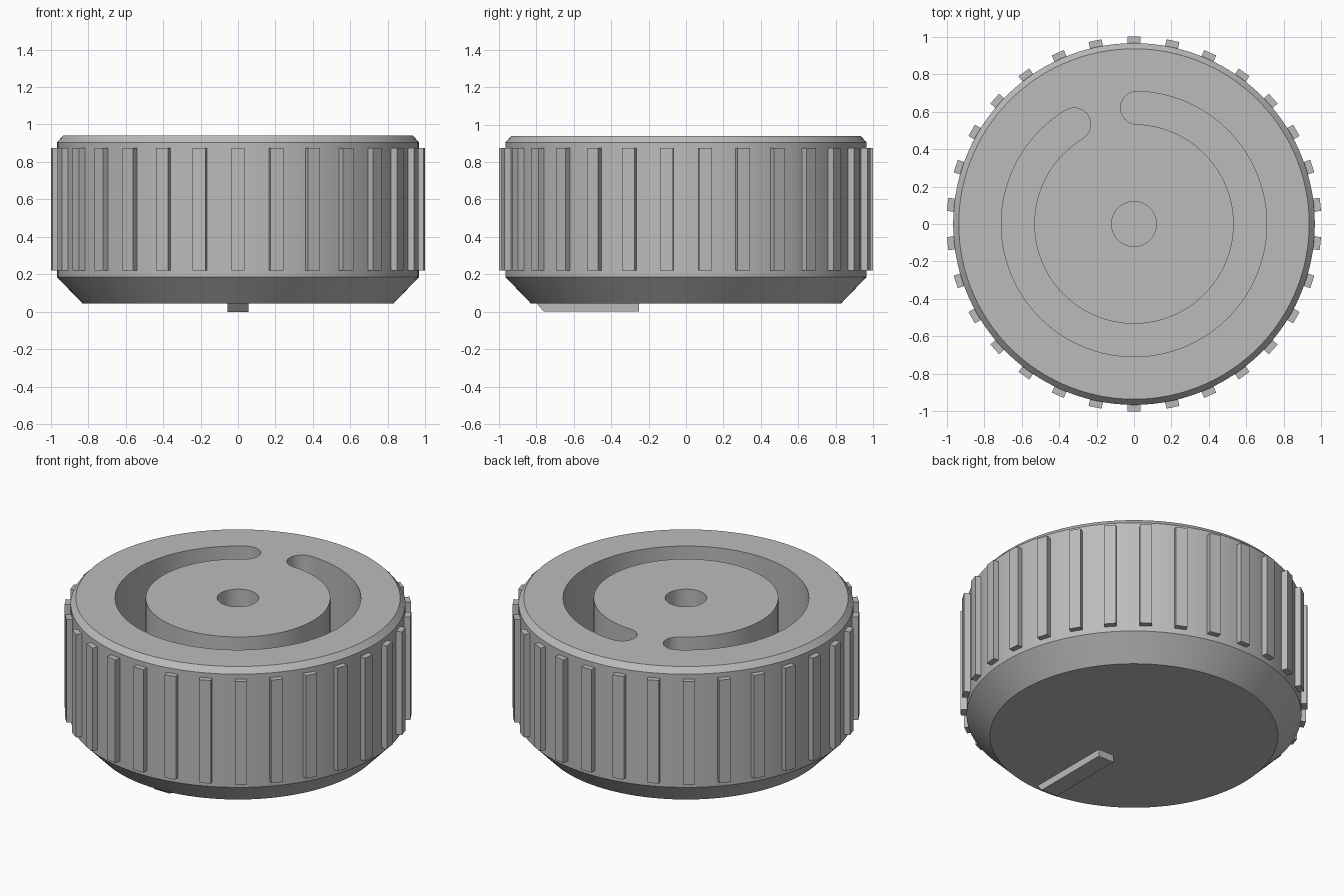
import bpy, bmesh, math
from mathutils import Matrix, Vector

if "Cube" in bpy.data.objects:
    bpy.data.objects.remove(bpy.data.objects["Cube"])

grey = bpy.data.materials.new("plain_grey")
grey.diffuse_color = (0.5, 0.5, 0.5, 1)
grey.use_nodes = True
grey.node_tree.nodes["Principled BSDF"].inputs["Base Color"].default_value = grey.diffuse_color


def make_object(name, bm):
    bmesh.ops.recalc_face_normals(bm, faces=bm.faces)
    mesh = bpy.data.meshes.new(name)
    bm.to_mesh(mesh)
    bm.free()
    mesh.materials.append(grey)
    obj = bpy.data.objects.new(name, mesh)
    bpy.context.collection.objects.link(obj)
    return obj


def circle(r, n):
    return [(r * math.cos(2 * math.pi * i / n), r * math.sin(2 * math.pi * i / n)) for i in range(n)]


def loft(bm, rings):
    """Join equal-length rings of points and cap both ends."""
    loops = [[bm.verts.new(p) for p in ring] for ring in rings]
    n = len(loops[0])
    for a, b in zip(loops, loops[1:]):
        for i in range(n):
            j = (i + 1) % n
            bm.faces.new((a[i], a[j], b[j], b[i]))
    bm.faces.new(loops[0][::-1])
    bm.faces.new(loops[-1])


def prism(name, outline, z0, z1):
    bm = bmesh.new()
    loft(bm, [[(x, y, z) for x, y in outline] for z in (z0, z1)])
    return make_object(name, bm)


def arc(cx, cy, r, a0, a1, n):
    return [(cx + r * math.cos(math.radians(a0 + (a1 - a0) * i / n)),
             cy + r * math.sin(math.radians(a0 + (a1 - a0) * i / n))) for i in range(n + 1)]


# Knob body: chamfered disc
profile = [(0.83, 0.045), (0.965, 0.185), (0.965, 0.905), (0.935, 0.94)]
bm = bmesh.new()
loft(bm, [[(x, y, z) for x, y in circle(r, 120)] for r, z in profile])
body = make_object("knob_body", bm)

# C-shaped groove with round ends, and the centre hole
A0, A1, MID, HALF = -239.0, 88.5, 0.62, 0.088


def end_cap(angle, start):
    a = math.radians(angle)
    return arc(MID * math.cos(a), MID * math.sin(a), HALF, start, start + 180, 12)[1:-1]


outline = (arc(0, 0, MID + HALF, A0, A1, 100) + end_cap(A1, A1)
           + arc(0, 0, MID - HALF, A1, A0, 100) + end_cap(A0, A0 + 180))
cutters = [prism("groove_cutter", outline, 0.44, 1.2),
           prism("hole_cutter", circle(0.12, 48), 0.34, 1.2)]
bpy.context.view_layer.objects.active = body
for cutter in cutters:
    cutter.hide_render = True
    mod = body.modifiers.new("cut", 'BOOLEAN')
    mod.operation = 'DIFFERENCE'
    mod.solver = 'EXACT'
    mod.object = cutter
    bpy.ops.object.modifier_apply(modifier=mod.name)
    bpy.data.objects.remove(cutter)
body.select_set(True)
bpy.ops.object.shade_smooth_by_angle(angle=math.radians(25))

# Thirty grip ribs around the side
bm = bmesh.new()
for i in range(30):
    turn = Matrix.Rotation(math.radians(90 + 12 * i), 4, 'Z')
    place = Matrix.Translation(Vector((0.97, 0, 0.5475)))
    size = Matrix.Diagonal((0.06, 0.07, 0.655, 1))
    bmesh.ops.create_cube(bm, size=1, matrix=turn @ place @ size)
make_object("grip_ribs", bm)

# Raised pointer bar under the knob, with a sloped outer end
bm = bmesh.new()
side = [(-0.76, 0), (-0.25, 0), (-0.25, 0.06), (-0.812, 0.06)]
loft(bm, [[(x, y, z) for y, z in side] for x in (-0.055, 0.055)])
make_object("pointer_bar", bm)
